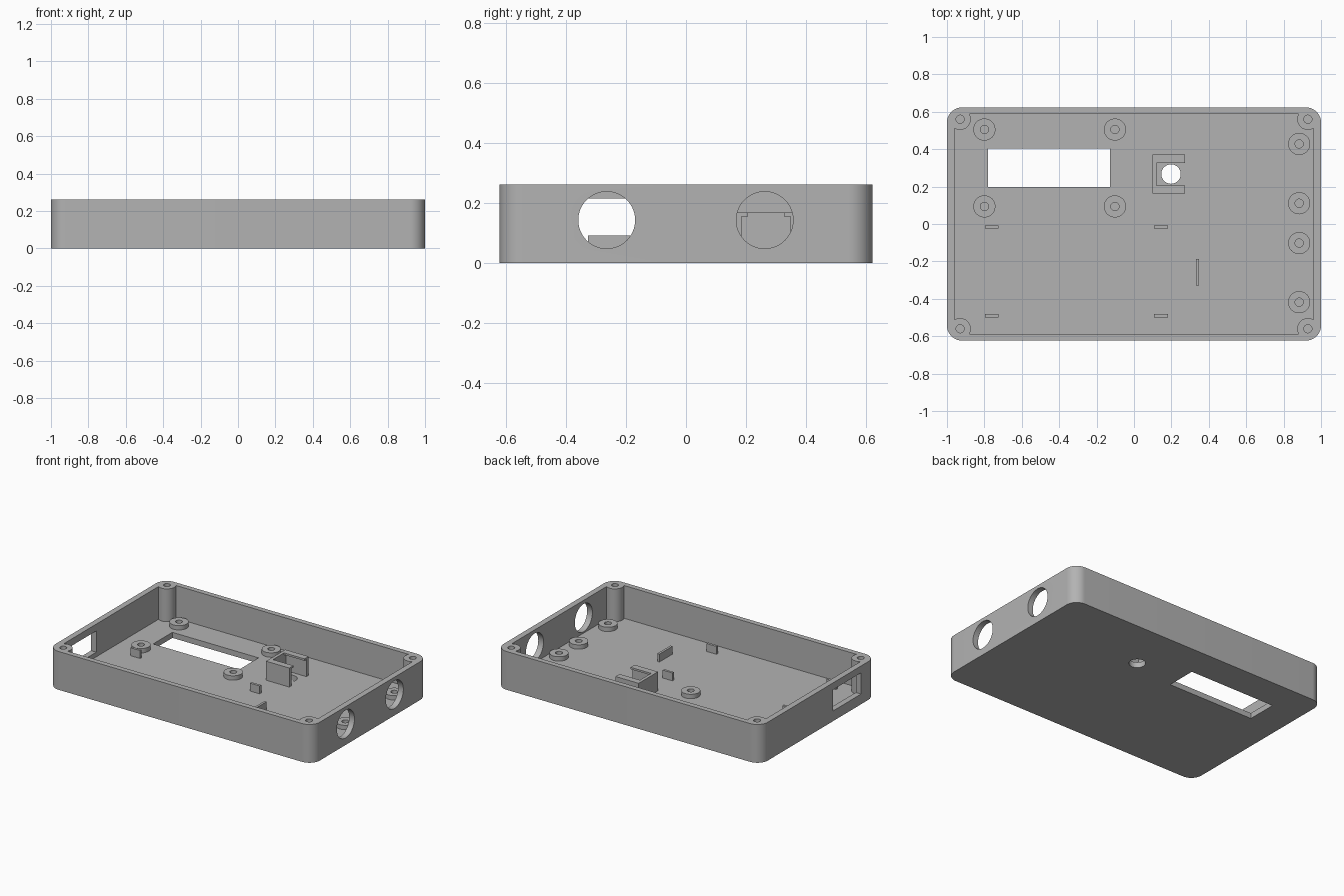
import bpy, bmesh, math
from mathutils import Matrix

if "Cube" in bpy.data.objects:
    bpy.data.objects.remove(bpy.data.objects["Cube"])

HX, HY, H, FLOOR = 1.0, 0.623, 0.262, 0.038
IX, IY = 0.96, 0.587            # inside of the walls
PX, PY, PR = 0.93, 0.56, 0.057  # corner screw posts

grey = bpy.data.materials.new("grey_plastic")
grey.diffuse_color = (0.45, 0.45, 0.45, 1)
grey.use_nodes = True
grey.node_tree.nodes["Principled BSDF"].inputs["Base Color"].default_value = grey.diffuse_color


def finish(bm, name):
    bmesh.ops.recalc_face_normals(bm, faces=bm.faces)
    me = bpy.data.meshes.new(name)
    bm.to_mesh(me)
    bm.free()
    me.materials.append(grey)
    ob = bpy.data.objects.new(name, me)
    bpy.context.collection.objects.link(ob)
    return ob


def prism(name, pts, z0, z1):
    bm = bmesh.new()
    face = bm.faces.new([bm.verts.new((x, y, z0)) for x, y in pts])
    new = bmesh.ops.extrude_face_region(bm, geom=[face])["geom"]
    bmesh.ops.translate(bm, vec=(0, 0, z1 - z0),
                        verts=[v for v in new if isinstance(v, bmesh.types.BMVert)])
    return finish(bm, name)


def box(name, x0, x1, y0, y1, z0, z1):
    return prism(name, [(x0, y0), (x1, y0), (x1, y1), (x0, y1)], z0, z1)


def circle(x, y, r, n=48):
    return [(x + r * math.cos(2 * math.pi * i / n), y + r * math.sin(2 * math.pi * i / n))
            for i in range(n)]


def ring(name, x, y, r, hole, z0, z1, n=48):
    bm = bmesh.new()
    loops = [[bm.verts.new((px, py, z)) for px, py in circle(x, y, rad, n)]
             for rad, z in ((r, z0), (r, z1), (hole, z1), (hole, z0))]
    for k in range(4):
        a, b = loops[k], loops[(k + 1) % 4]
        for i in range(n):
            j = (i + 1) % n
            bm.faces.new((a[i], a[j], b[j], b[i]))
    return finish(bm, name)


def cut(ob, cutter):
    cutter.hide_render = True
    mod = ob.modifiers.new("cut", 'BOOLEAN')
    mod.operation, mod.solver, mod.object = 'DIFFERENCE', 'EXACT', cutter
    bpy.context.view_layer.objects.active = ob
    bpy.ops.object.modifier_apply(modifier=mod.name)
    bpy.data.objects.remove(cutter)


def corner_loop(arc):
    """Repeat the (+x, +y) corner arc counter-clockwise round all four corners."""
    pts = []
    for sx, sy in ((1, 1), (-1, 1), (-1, -1), (1, -1)):
        pts += [(sx * x, sy * y) for x, y in (arc if sx * sy > 0 else arc[::-1])]
    return pts


# Rounded tray; the cavity outline bulges in around the corner posts
R = 0.08
outer = [(HX - R + R * math.cos(math.radians(a)), HY - R + R * math.sin(math.radians(a)))
         for a in range(0, 91, 6)]
a0 = -math.acos((IX - PX) / PR)
a1 = math.pi - math.asin((IY - PY) / PR) - 2 * math.pi
inner = [(PX + PR * math.cos(a0 + (a1 - a0) * i / 24), PY + PR * math.sin(a0 + (a1 - a0) * i / 24))
         for i in range(25)]
tray = prism("tray", corner_loop(outer), 0, H)
cut(tray, prism("cavity", corner_loop(inner), FLOOR, H + 0.1))

# Screw holes in the posts
for sx in (-1, 1):
    for sy in (-1, 1):
        cut(tray, prism("screw_hole", circle(sx * PX, sy * PY, 0.022, 24), 0.06, H + 0.1))

# Display window and button hole in the floor, slot in the left wall
cut(tray, box("window", -0.78, -0.128, 0.197, 0.405, -0.1, 0.1))
cut(tray, prism("button_hole", circle(0.198, 0.267, 0.052), -0.1, 0.1))
cut(tray, box("side_slot", -1.1, -0.9, -0.463, -0.16, 0.07, 0.215))

# Two round ports in the right wall
for y in (-0.265, 0.263):
    port = prism("port", circle(0, 0, 0.095, 64), -0.1, 0.1)
    port.data.transform(Matrix.Translation((1.0, y, 0.143)) @ Matrix.Rotation(math.pi / 2, 4, 'Y'))
    cut(tray, port)

# Low mounting bosses
bosses = [(x, y) for x in (-0.8, -0.102) for y in (0.094, 0.505)]
bosses += [(0.883, y) for y in (0.428, 0.111, -0.102, -0.418)]
for x, y in bosses:
    ring("mounting_boss", x, y, 0.059, 0.022, FLOOR - 0.01, 0.068)

# Small locating tabs
for x in (-0.797, 0.108):
    for y in (-0.024, -0.499):
        box("locating_tab", x, x + 0.073, y, y + 0.017, FLOOR - 0.01, 0.092)
box("cross_tab", 0.332, 0.348, -0.328, -0.187, FLOOR - 0.01, 0.092)

# Button bracket: U-shaped wall with lips along the top of both arms
cy, top = 0.267, 0.168


def u_shape(w):
    return [(0.098, cy - 0.104), (0.274, cy - 0.104), (0.274, cy - w), (0.12, cy - w),
            (0.12, cy + w), (0.274, cy + w), (0.274, cy + 0.104), (0.098, cy + 0.104)]


prism("bracket_wall", u_shape(0.082), FLOOR - 0.01, 0.155)
prism("bracket_lip", u_shape(0.06), 0.155, top)

# Smooth the round walls, keep edges sharp
bpy.ops.object.select_all(action='DESELECT')
for ob in bpy.context.scene.objects:
    ob.select_set(True)
bpy.context.view_layer.objects.active = tray
bpy.ops.object.shade_smooth_by_angle(angle=math.radians(30))
